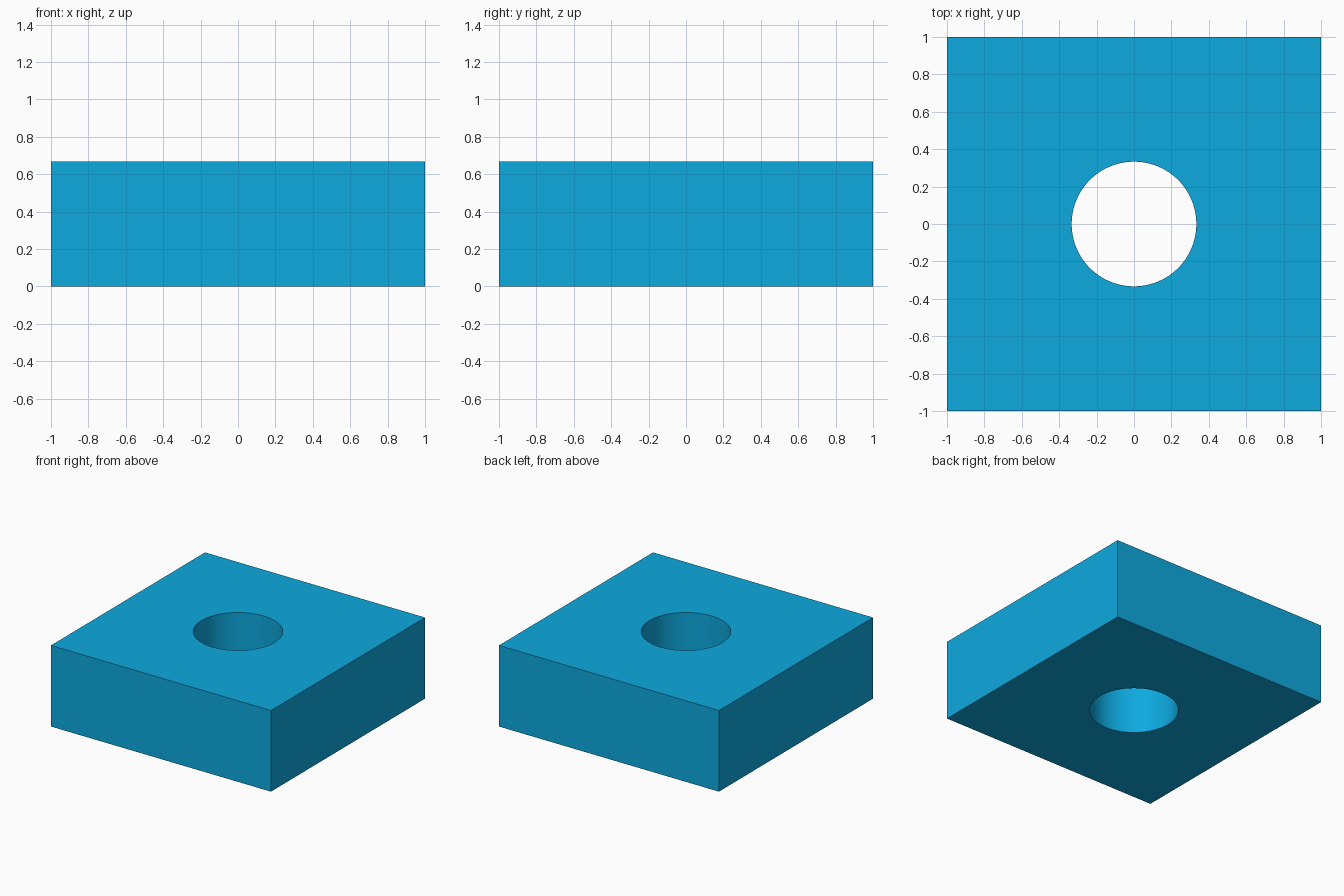
import bpy
import math

if "Cube" in bpy.data.objects:
    bpy.data.objects.remove(bpy.data.objects["Cube"])

SIDE, HEIGHT, HOLE_RADIUS = 2.0, 2 / 3, 1 / 3

# Square block
bpy.ops.mesh.primitive_cube_add(size=1, location=(0, 0, HEIGHT / 2))
block = bpy.context.object
block.name = "square_block"
block.scale = (SIDE, SIDE, HEIGHT)
bpy.ops.object.transform_apply(location=True, rotation=False, scale=True)

# Round through hole
bpy.ops.mesh.primitive_cylinder_add(vertices=96, radius=HOLE_RADIUS,
                                    depth=HEIGHT * 2, location=(0, 0, HEIGHT / 2))
cutter = bpy.context.object
cutter.name = "hole_cutter"
cutter.hide_render = True

cut = block.modifiers.new("through_hole", 'BOOLEAN')
cut.operation = 'DIFFERENCE'
cut.solver = 'EXACT'
cut.object = cutter

# Apply the cut, then discard the cutter
bpy.ops.object.select_all(action='DESELECT')
block.select_set(True)
bpy.context.view_layer.objects.active = block
bpy.ops.object.modifier_apply(modifier=cut.name)
bpy.data.objects.remove(cutter, do_unlink=True)
bpy.ops.object.shade_smooth_by_angle(angle=math.radians(30))

# Blue finish
blue = bpy.data.materials.new("blue")
blue.diffuse_color = (0.004, 0.40, 0.74, 1)
blue.use_nodes = True
blue.node_tree.nodes["Principled BSDF"].inputs["Base Color"].default_value = blue.diffuse_color
block.data.materials.clear()
block.data.materials.append(blue)
